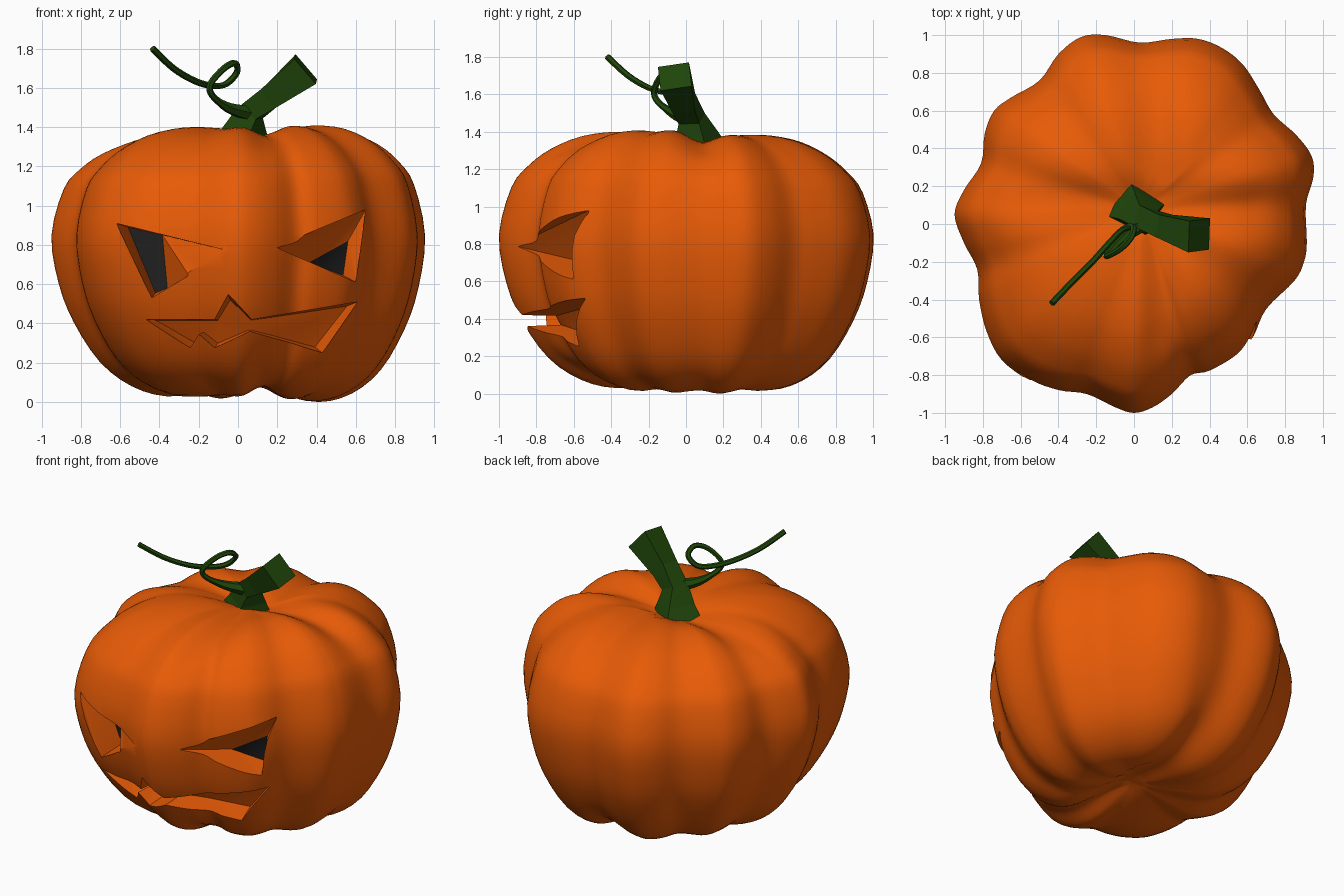
import bpy
import bmesh
from math import exp, radians
from mathutils import Vector, Matrix
from mathutils.bvhtree import BVHTree

if "Cube" in bpy.data.objects:
    bpy.data.objects.remove(bpy.data.objects["Cube"], do_unlink=True)


def material(name, colour):
    mat = bpy.data.materials.new(name)
    mat.use_nodes = True
    mat.diffuse_color = (*colour, 1)
    mat.node_tree.nodes["Principled BSDF"].inputs["Base Color"].default_value = (*colour, 1)
    return mat


orange = material("pumpkin orange", (0.8, 0.104, 0.002))
dark = material("hollow black", (0.016, 0.016, 0.018))
green = material("stem green", (0.014, 0.06, 0.003))


def add_object(name, bm, *materials):
    bmesh.ops.recalc_face_normals(bm, faces=bm.faces)
    mesh = bpy.data.meshes.new(name)
    bm.to_mesh(mesh)
    bm.free()
    obj = bpy.data.objects.new(name, mesh)
    bpy.context.collection.objects.link(obj)
    for mat in materials:
        mesh.materials.append(mat)
    return obj


def activate(obj):
    bpy.ops.object.select_all(action="DESELECT")
    obj.select_set(True)
    bpy.context.view_layer.objects.active = obj


def spline(points, steps, closed=False):
    """Smooth path through the given points."""
    pts = [Vector(p) for p in points]
    n = len(pts)
    pick = (lambda i: pts[i % n]) if closed else (lambda i: pts[max(0, min(i, n - 1))])
    path = []
    for i in range(n if closed else n - 1):
        a, b, c, d = (pick(i + k) for k in (-1, 0, 1, 2))
        for j in range(steps):
            t = j / steps
            path.append(b + (c - a) * t / 2 + (a - 2.5 * b + 2 * c - d / 2) * t * t
                        + (1.5 * (b - c) + (d - a) / 2) * t ** 3)
    return path if closed else path + [pts[-1]]


def bridge(bm, low, high):
    n = len(low)
    for i in range(n):
        bm.faces.new((low[i], low[(i + 1) % n], high[(i + 1) % n], high[i]))


def dent(offset, width):
    return exp(-(offset / width) ** 2)


# Body: an uneven lobed outline swept over a squat side profile
outline = spline([
    (.95, .25), (.94, .36), (.86, .47), (.74, .58), (.67, .7), (.58, .84), (.47, .93),
    (.34, .98), (.2, .98), (.03, .96), (-.15, 1), (-.28, .99), (-.4, .9), (-.5, .76),
    (-.65, .67), (-.74, .6), (-.79, .48), (-.81, .32), (-.9, .18), (-.95, .05),
    (-.9, -.1), (-.83, -.24), (-.82, -.4), (-.78, -.57), (-.7, -.72), (-.55, -.83),
    (-.4, -.88), (-.25, -.9), (-.1, -.97), (0, -1), (.1, -.97), (.2, -.9), (.3, -.8),
    (.4, -.78), (.55, -.7), (.63, -.6), (.7, -.45), (.85, -.3), (.9, -.2),
    (.915, -.1), (.91, .1)], 4, closed=True)
profile = spline([
    (.06, .07), (.2, .05), (.42, .03), (.6, .08), (.76, .2), (.89, .4), (.965, .6),
    (1, .85), (.94, 1.1), (.86, 1.21), (.75, 1.3), (.6, 1.37), (.42, 1.4),
    (.25, 1.395), (.12, 1.38), (.04, 1.375)], 3)
radius = [p.length for p in outline]
count = len(outline)
lobe = [radius[i] - sum(radius[(i + k) % count] for k in range(-10, 11)) / 21
        for i in range(count)]

bm = bmesh.new()
rings = []
for s, z in profile:
    pole = Vector((.04, .07)) * (1 - s)
    flat = 1 - s
    ring = []
    for p, bump in zip(outline, lobe):
        # lobes fade out towards the stem and the underside
        x, y = p * s * (1 - flat * bump / p.length) + pole
        swell = 2 * s * s * flat * bump
        if z > .85:
            rise = (z - .85) / .55
            crease = max(.04 * dent(x - .14, .1), .06 * dent(y - .1, .13))
            height = z + swell + rise * (.035 * x - .06 * max(y, 0) - crease * min(1, flat * 3))
        else:
            fall = 1 - z / .85
            crease = .055 * dent(x - .12, .09) * min(1, flat * 3)
            height = z - swell + fall * (crease - .04 * x)
        ring.append(bm.verts.new((x, y, height)))
    if rings:
        bridge(bm, rings[-1], ring)
    rings.append(ring)
bm.faces.new(rings[0])
bm.faces.new(rings[-1])
lowest = min(v.co.z for v in bm.verts)
for v in bm.verts:
    v.co.z -= lowest * (1 - v.co.z / 1.4)
bm.normal_update()
skin = BVHTree.FromBMesh(bm)
body = add_object("pumpkin_body", bm, orange, dark)


def surface_y(x, z):
    hit = skin.ray_cast(Vector((x, -2, z)), Vector((0, 1, 0)))[0]
    return hit.y if hit else -.5


# Face openings: tapered recesses with a coloured back
def carve(name, front, back, depth, back_index):
    bm = bmesh.new()
    outer = [bm.verts.new((x, -1.3, z)) for x, z in front]
    middle = [bm.verts.new((x, surface_y(x, z) - .01, z)) for x, z in front]
    inner = [bm.verts.new((x, surface_y(x, z) + depth, z)) for x, z in back]
    bridge(bm, outer, middle)
    bridge(bm, middle, inner)
    bm.faces.new(outer)
    cap = bm.faces.new(inner)
    cap.material_index = back_index
    bmesh.ops.triangulate(bm, faces=bm.faces[:])
    cutter = add_object(name, bm, orange, dark)
    cutter.hide_render = True
    activate(body)
    mod = body.modifiers.new(name, "BOOLEAN")
    mod.operation = "DIFFERENCE"
    mod.solver = "EXACT"
    mod.material_mode = "TRANSFER"
    mod.object = cutter
    bpy.ops.object.modifier_apply(modifier=mod.name)
    bpy.data.objects.remove(cutter, do_unlink=True)


carve("right_eye", [(-.62, .91), (-.05, .77), (-.25, .645), (-.44, .53)],
      [(-.56, .89), (-.385, .85), (-.36, .58), (-.42, .555)], .2, 1)
carve("left_eye", [(.19, .79), (.65, .98), (.6, .61)],
      [(.36, .71), (.56, .82), (.535, .645)], .2, 1)
mouth = [(-.47, .42), (-.12, .42), (-.05, .55), (.07, .42), (.61, .51), (.43, .25),
         (.2, .32), (.06, .36), (-.12, .275), (-.2, .345), (-.245, .275)]
carve("mouth", mouth, [(.05 + (x - .05) * .9, .4 + (z - .4) * .8) for x, z in mouth], .18, 0)
activate(body)
bpy.ops.object.shade_smooth_by_angle(angle=radians(32))

# Stem: square section, flared at the base, leaning to one side
bm = bmesh.new()
previous = None
for centre, aim, half, twist in [
        ((0, .08, 1.28), (0, 0, 1), .125, -35),
        ((.03, .06, 1.38), (.1, -.1, 1), .085, -30),
        ((.06, .03, 1.47), (.5, -.2, 1), .058, -15),
        ((.16, -.01, 1.55), (.8, -.2, .6), .06, 0),
        ((.345, -.06, 1.695), (.76, -.12, .64), .084, 5)]:
    aim = Vector(aim).normalized()
    across = (Vector((0, 1, 0)) - aim * aim.y).normalized()
    side = aim.cross(across)
    turn = Matrix.Rotation(radians(twist), 3, aim)
    ring = [bm.verts.new(Vector(centre) + turn @ (across * a + side * b) * half)
            for a, b in ((1, 1), (-1, 1), (-1, -1), (1, -1))]
    if previous:
        bridge(bm, previous, ring)
    else:
        bm.faces.new(ring)
    previous = ring
bm.faces.new(previous)
add_object("stem", bm, green)

# Tendril: thin curl that loops once and runs out to the front
path = spline([
    (.06, .01, 1.47), (-.05, -.07, 1.5), (-.13, -.15, 1.56), (-.14, -.17, 1.62),
    (-.07, -.13, 1.7), (-.015, -.07, 1.725), (-.005, -.015, 1.68), (-.06, -.03, 1.62),
    (-.13, -.1, 1.61), (-.22, -.2, 1.635), (-.33, -.31, 1.7), (-.435, -.42, 1.8)], 4)
curve = bpy.data.curves.new("tendril", "CURVE")
curve.dimensions = "3D"
curve.bevel_depth = .017
curve.bevel_resolution = 1
curve.use_fill_caps = True
curve.materials.append(green)
strand = curve.splines.new("POLY")
strand.points.add(len(path) - 1)
for i, (point, co) in enumerate(zip(strand.points, path)):
    point.co = (*co, 1)
    point.radius = max(1, 2.6 - i / 4)
tendril = bpy.data.objects.new("tendril", curve)
bpy.context.collection.objects.link(tendril)
activate(tendril)
bpy.ops.object.convert(target="MESH")
bpy.ops.object.shade_smooth_by_angle(angle=radians(50))
